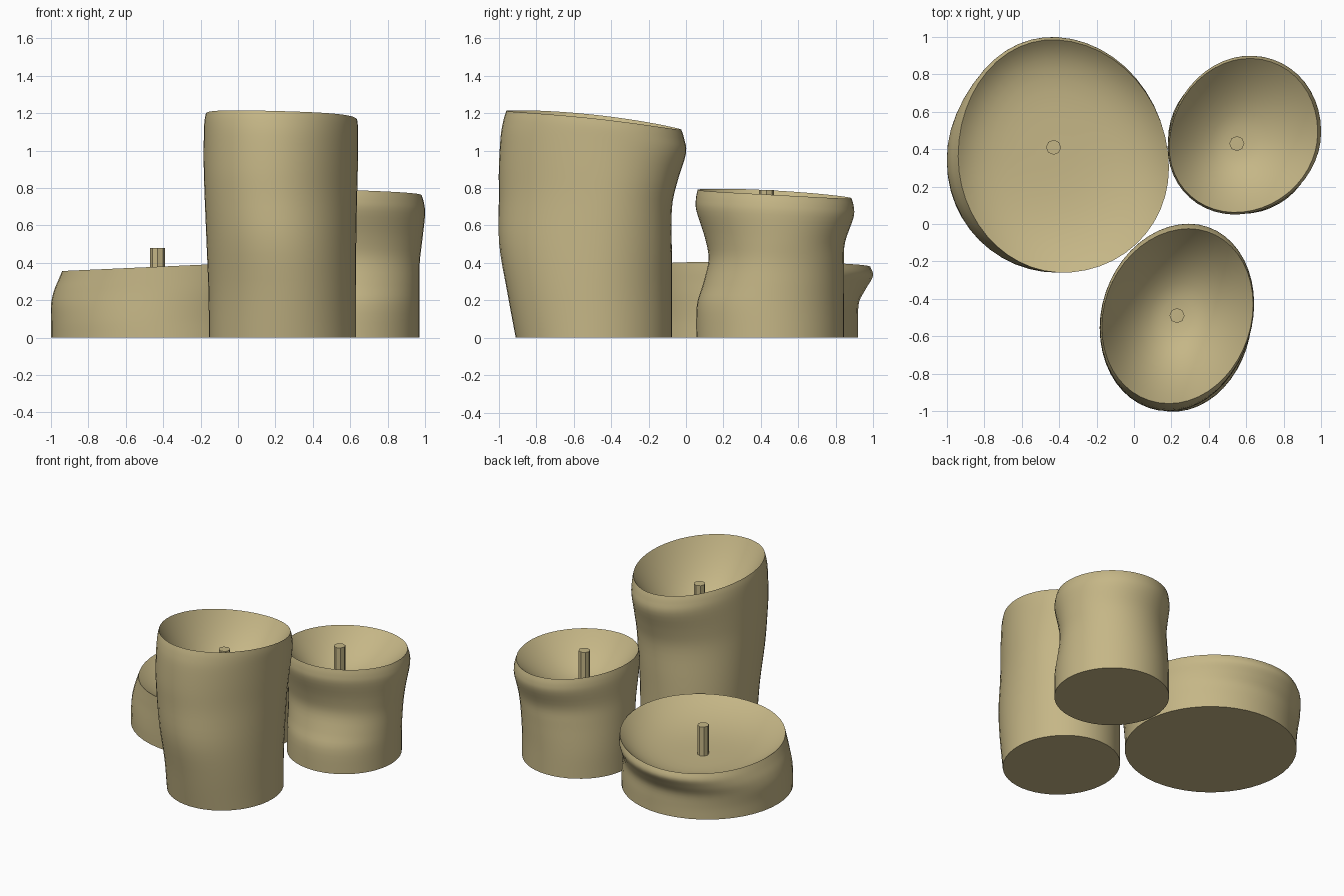
import bpy, bmesh, math
from mathutils import Vector

if "Cube" in bpy.data.objects:
    bpy.data.objects.remove(bpy.data.objects["Cube"])

wax = bpy.data.materials.new("beige wax")
wax.diffuse_color = (0.56, 0.47, 0.24, 1)
wax.use_nodes = True
wax.node_tree.nodes["Principled BSDF"].inputs["Base Color"].default_value = wax.diffuse_color
SIDES, STEPS = 48, 4


def finish(name, bm):
    bmesh.ops.recalc_face_normals(bm, faces=bm.faces)
    mesh = bpy.data.meshes.new(name)
    bm.to_mesh(mesh)
    bm.free()
    ob = bpy.data.objects.new(name, mesh)
    bpy.context.collection.objects.link(ob)
    mesh.materials.append(wax)
    bpy.context.view_layer.objects.active = ob
    ob.select_set(True)
    bpy.ops.object.shade_smooth_by_angle(angle=math.radians(38))
    ob.select_set(False)


def smooth_levels(levels):
    """Catmull-Rom through rows of (height fraction, left, right, front, back)."""
    out = []
    for i in range(len(levels) - 1):
        p0, p1 = levels[max(i - 1, 0)], levels[i]
        p2, p3 = levels[i + 1], levels[min(i + 2, len(levels) - 1)]
        for s in range(STEPS):
            t = s / STEPS
            out.append([0.5 * (2*b + (c - a)*t + (2*a - 5*b + 4*c - d)*t*t
                        + (3*b - a - 3*c + d)*t**3) for a, b, c, d in zip(p0, p1, p2, p3)])
    return out + [list(levels[-1])]


def candle(name, levels, centre, rim, bowl, wick, wick_top, skew):
    """rim = (height, x slope, y slope, hump); bowl = (floor, front and back steepness);
    skew tilts the upper ellipse towards its diagonal."""
    cx, cy = centre

    def height(x, y):
        v = (y - cy) / 0.45
        return rim[0] + rim[1] * (x - cx) + rim[2] * (y - cy) + rim[3] * (1 - v * v)

    bm = bmesh.new()
    rings = []
    # Outer wall: four quarter ellipses per level, skewed towards the top
    for f, left, right, front, back in smooth_levels(levels):
        ring = []
        t = min(max((f - 0.15) / 0.6, 0), 1)
        turn = skew * t * t * (3 - 2 * t)
        for i in range(SIDES):
            a = 2 * math.pi * i / SIDES
            c, s = math.cos(a), math.sin(a + turn)
            x = cx + c * (right - cx if c > 0 else cx - left)
            y = cy + s * (back - cy if s > 0 else cy - front)
            ring.append(Vector((x, y, f * height(x, y))))
        rings.append(ring)
    # Melted bowl sinking towards the wick, steeper at the back
    edge = rings[-1]
    low = Vector((wick[0], wick[1], bowl[0]))
    for r in (0.97, 0.93, 0.88, 0.82, 0.74, 0.64, 0.52, 0.38, 0.2):
        ring = []
        for i, p in enumerate(edge):
            k = 0.5 + 0.5 * math.sin(2 * math.pi * i / SIDES + math.radians(-30))
            q = low.lerp(p, r)
            q.z = bowl[0] + (p.z - bowl[0]) * r ** (bowl[1] + (bowl[2] - bowl[1]) * k)
            ring.append(q)
        rings.append(ring)
    loops = [[bm.verts.new(p) for p in ring] for ring in rings]
    for a, b in zip(loops, loops[1:]):
        for i in range(SIDES):
            j = (i + 1) % SIDES
            bm.faces.new((a[i], a[j], b[j], b[i]))
    bm.faces.new(loops[0])
    bm.faces.new(loops[-1])
    finish(name + "_candle", bm)

    # Eight-sided wick
    bm = bmesh.new()
    bottom = bowl[0] - 0.03
    bmesh.ops.create_cone(bm, cap_ends=True, segments=8, radius1=0.04, radius2=0.04,
                          depth=wick_top - bottom)
    bmesh.ops.translate(bm, verts=bm.verts, vec=(wick[0], wick[1], (wick_top + bottom) / 2))
    finish(name + "_wick", bm)


candle("wide",
       [(0, -1, .18, -.26, .92), (.25, -1, .18, -.26, .92), (.5, -1, .18, -.26, .925),
        (.7, -.985, .18, -.26, .965), (.87, -.96, .185, -.26, 1), (1, -.94, .187, -.26, .985)],
       (-.41, .33), (.38, .045, 0, 0), (.26, 3.0, 5.0), (-.43, .41), .48, -.05)

candle("tall",
       [(0, -.155, .63, -.91, -.075), (.2, -.158, .63, -.955, -.075),
        (.42, -.168, .632, -1, -.075), (.62, -.178, .636, -1, -.075),
        (.75, -.183, .64, -1, -.045), (.89, -.183, .642, -.99, 0),
        (.96, -.18, .642, -.975, -.01), (1, -.172, .637, -.96, -.025)],
       (.24, -.49), (1.163, -.025, -.105, .018), (.80, 2.2, 2.2), (.23, -.49), 1.03, .13)

candle("medium",
       [(0, .182, .97, .055, .845), (.22, .182, .97, .058, .845),
        (.36, .182, .97, .09, .845), (.53, .182, .972, .12, .845),
        (.68, .182, .985, .10, .85), (.86, .18, 1, .055, .895),
        (.94, .182, .995, .053, .897), (1, .188, .982, .062, .885)],
       (.58, .45), (.768, -.03, -.05, .008), (.53, 2.0, 2.0), (.55, .43), .79, .1)
